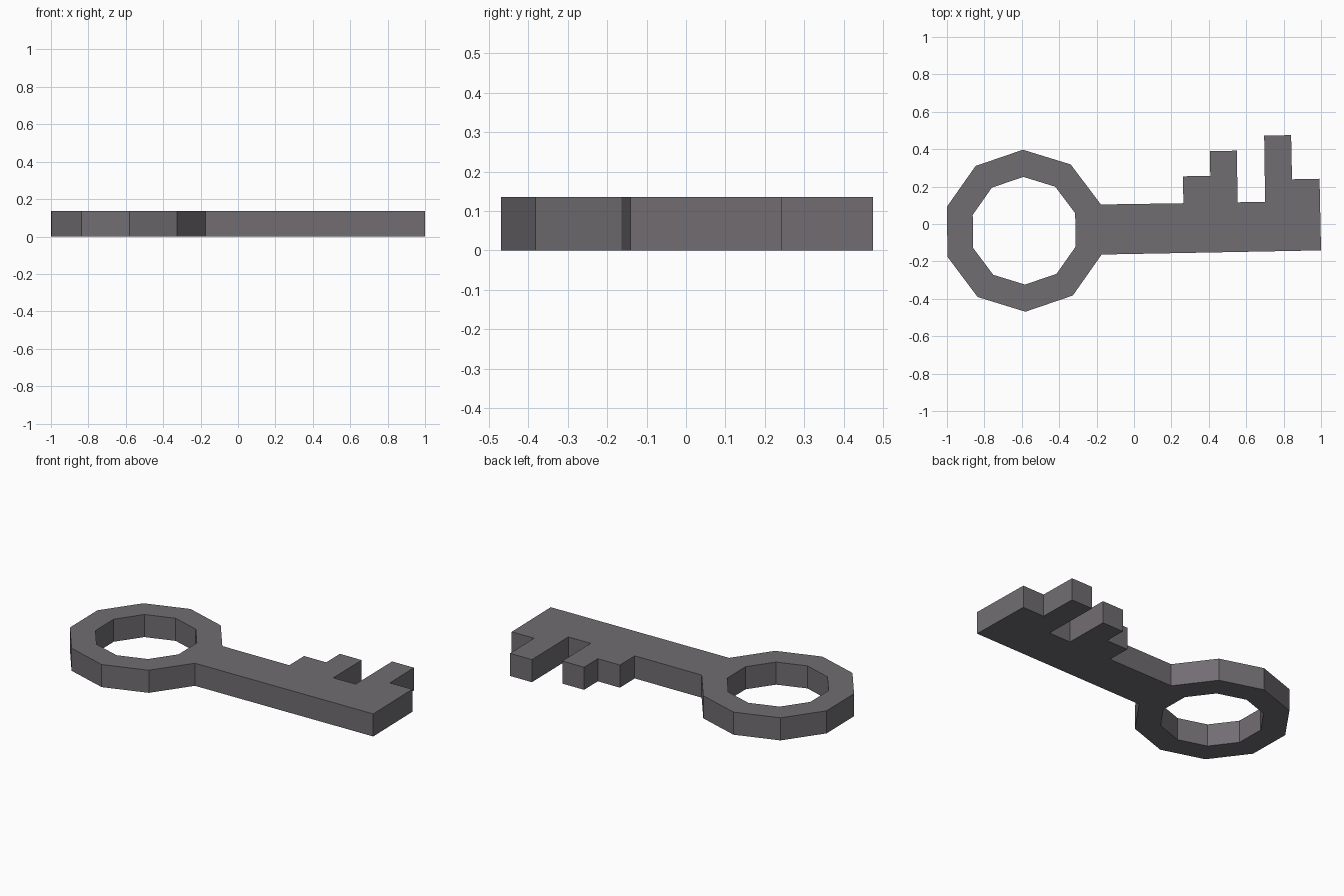
import bpy, bmesh, math

if "Cube" in bpy.data.objects:
    bpy.data.objects.remove(bpy.data.objects["Cube"])

HEIGHT = 0.136
SIDES = 10
CX, CY = -0.587, -0.036      # centre of the ring handle
TILT = math.radians(0.9)     # whole key is turned slightly

metal = bpy.data.materials.new("grey_metal")
metal.diffuse_color = (0.165, 0.153, 0.168, 1)
metal.use_nodes = True
metal.node_tree.nodes["Principled BSDF"].inputs["Base Color"].default_value = metal.diffuse_color

bm = bmesh.new()


def ring(radius):
    pts = []
    for i in range(SIDES):
        a = TILT + math.radians(-18 + 36 * i)
        pts.append(bm.verts.new((CX + radius * math.cos(a), CY + radius * math.sin(a), 0)))
    return pts


# ring handle
outer, inner = ring(0.433), ring(0.288)
for i in range(SIDES):
    j = (i + 1) % SIDES
    bm.faces.new((outer[i], outer[j], inner[j], inner[i]))

# shaft with stepped teeth, joined to the ring's right-hand side
outline = [(1.0, -0.141), (0.992, 0.242), (0.845, 0.239), (0.84, 0.475),
           (0.696, 0.473), (0.701, 0.119), (0.554, 0.116), (0.55, 0.392),
           (0.406, 0.39), (0.408, 0.257), (0.262, 0.255), (0.264, 0.111)]
shaft = [bm.verts.new((x, y, 0)) for x, y in outline]
bm.faces.new([outer[0]] + shaft + [outer[1]])

# thickness
res = bmesh.ops.extrude_face_region(bm, geom=bm.faces[:], use_keep_orig=True)
for v in res["geom"]:
    if isinstance(v, bmesh.types.BMVert):
        v.co.z = HEIGHT
bmesh.ops.recalc_face_normals(bm, faces=bm.faces[:])

mesh = bpy.data.meshes.new("key")
bm.to_mesh(mesh)
bm.free()
mesh.materials.append(metal)
key = bpy.data.objects.new("key", mesh)
bpy.context.collection.objects.link(key)
